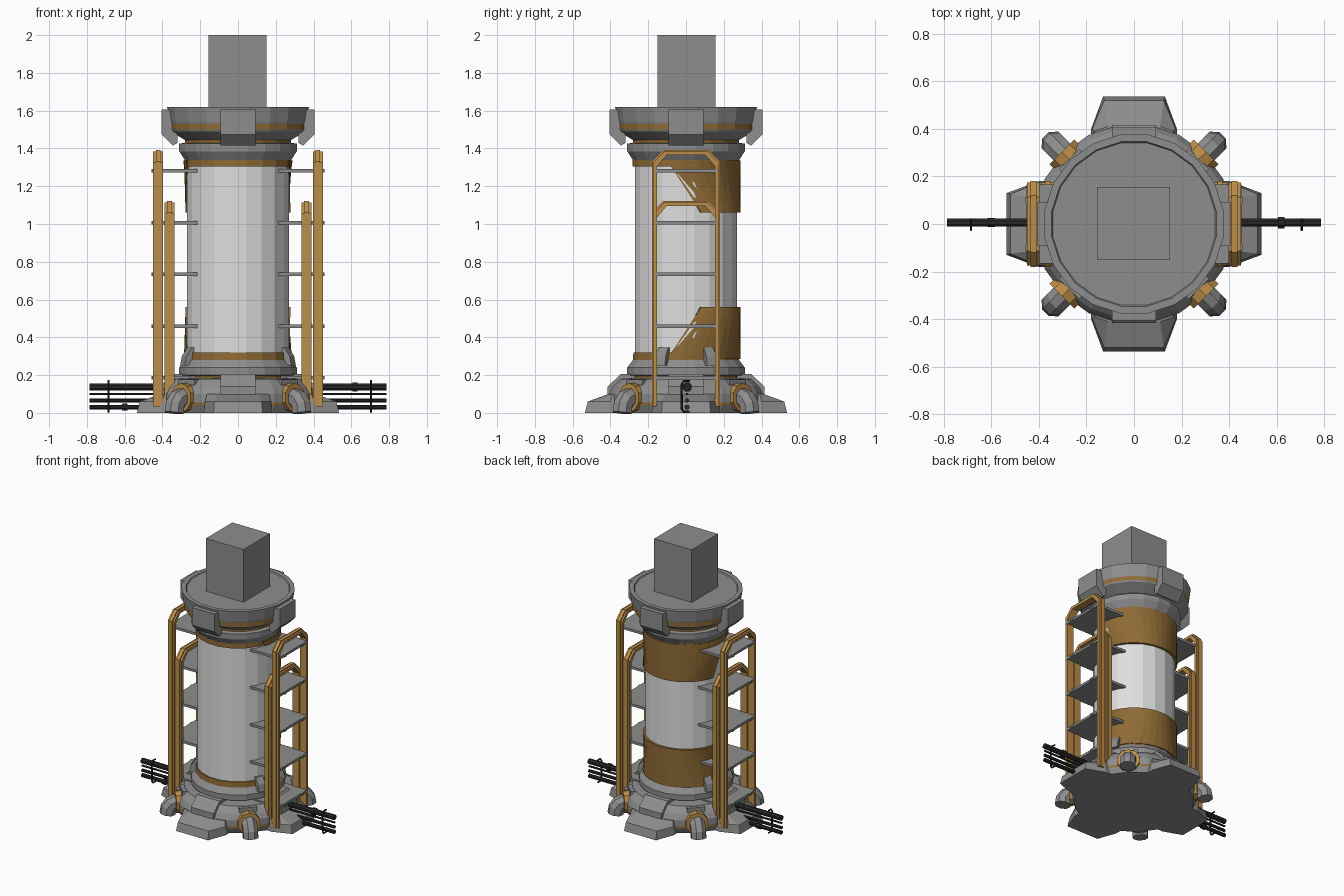
import bpy, bmesh, math
from mathutils import Vector, Matrix

if "Cube" in bpy.data.objects:
    bpy.data.objects.remove(bpy.data.objects["Cube"])

def material(name, rgb):
    m = bpy.data.materials.new(name)
    m.diffuse_color = (*rgb, 1)
    m.use_nodes = True
    m.node_tree.nodes["Principled BSDF"].inputs["Base Color"].default_value = m.diffuse_color
    return m

GREY = material("grey metal", (0.27, 0.27, 0.27))
WHITE = material("off white", (0.74, 0.74, 0.74))
GOLD = material("ochre", (0.50, 0.27, 0.07))
BROWN = material("dark ochre", (0.27, 0.145, 0.035))
BLACK = material("black rubber", (0.02, 0.02, 0.022))

def build(name, verts, faces, mats, idx=None):
    bm = bmesh.new()
    vs = [bm.verts.new(v) for v in verts]
    for i, f in enumerate(faces):
        face = bm.faces.new([vs[k] for k in f])
        face.material_index = idx[i] if idx else 0
    bmesh.ops.recalc_face_normals(bm, faces=bm.faces[:])
    me = bpy.data.meshes.new(name)
    bm.to_mesh(me)
    bm.free()
    for m in mats:
        me.materials.append(m)
    ob = bpy.data.objects.new(name, me)
    bpy.context.collection.objects.link(ob)
    return ob

def lathe(name, prof, mats, n=20):
    """prof: (radius, z, material index of the band above the point)"""
    verts, faces, idx = [], [], []
    for r, z, _ in prof:
        for i in range(n):
            a = 2 * math.pi * (i + 0.5) / n
            verts.append((r * math.cos(a), r * math.sin(a), z))
    for j in range(len(prof) - 1):
        for i in range(n):
            k = (i + 1) % n
            faces.append((j*n + i, j*n + k, j*n + n + k, j*n + n + i))
            idx.append(prof[j][2])
    faces += [tuple(range(n)), tuple(range(len(verts) - n, len(verts)))]
    idx += [0, 0]
    return build(name, verts, faces, mats, idx)

def prism(name, pts, t0, t1, place, mat):
    """extrude a 2D outline from t0 to t1; place maps (a, b, t) to a point"""
    n = len(pts)
    verts = [place(a, b, t) for t in (t0, t1) for a, b in pts]
    faces = [(i, (i+1) % n, n + (i+1) % n, n + i) for i in range(n)]
    faces += [tuple(range(n)), tuple(range(n, 2*n))]
    return build(name, verts, faces, [mat])

def box(name, x0, x1, y0, y1, z0, z1, mat, rot=0.0):
    R = Matrix.Rotation(rot, 3, 'Z')
    return prism(name, [(x0, y0), (x1, y0), (x1, y1), (x0, y1)], z0, z1,
                 lambda a, b, t: R @ Vector((a, b, t)), mat)

def tube(name, path, rad, mat, side, n=8):
    """sweep a circle along a planar path; side is normal to its plane"""
    pts, side = [Vector(p) for p in path], Vector(side)
    verts, faces = [], []
    for i, p in enumerate(pts):
        t = (pts[min(i+1, len(pts)-1)] - pts[max(i-1, 0)]).normalized()
        up = side.cross(t)
        for k in range(n):
            a = 2 * math.pi * (k + 0.5) / n
            verts.append(p + rad * (math.cos(a) * side + math.sin(a) * up))
    for j in range(len(pts) - 1):
        for i in range(n):
            k = (i + 1) % n
            faces.append((j*n + i, j*n + k, j*n + n + k, j*n + n + i))
    faces += [tuple(range(n)), tuple(range(len(verts) - n, len(verts)))]
    return build(name, verts, faces, [mat])

# Main tower: base, lower collar, white drum, upper collar and cap
lathe("base_ring", [(.40, 0, 0), (.42, .04, 1), (.42, .055, 0), (.42, .10, 0),
                    (.40, .14, 0), (.36, .18, 0), (.29, .185, 0)], [GREY, BROWN])
lathe("lower_collar", [(.285, .17, 1), (.285, .195, 0), (.315, .20, 0), (.315, .24, 0),
                       (.285, .28, 1), (.282, .32, 1), (.27, .32, 0)], [GREY, BROWN])
lathe("drum", [(.274, .31, 0), (.274, 1.32, 0)], [WHITE])
lathe("upper_collar", [(.27, 1.305, 1), (.286, 1.305, 1), (.286, 1.34, 0), (.315, 1.385, 0),
                       (.315, 1.425, 0), (.285, 1.43, 1), (.285, 1.445, 0), (.36, 1.49, 0),
                       (.365, 1.50, 1), (.365, 1.53, 0), (.368, 1.54, 0), (.38, 1.62, 0),
                       (.35, 1.62, 0), (.345, 1.612, 0)], [GREY, BROWN])
box("top_block", -.155, .151, -.152, .155, 1.60, 2.0, GREY)

# Wide painted panels wrapped round the back of the drum, with slanted ends
def back_panel(name, z_wide, z_narrow, n=20):
    verts, faces = [], []
    for z, half in ((z_wide, 110), (z_narrow, 74)):
        for r in (.272, .289):
            for i in range(n + 1):
                a = math.radians(90 + half * (2 * i / n - 1))
                verts.append((r * math.cos(a), r * math.sin(a), z))
    m = n + 1
    ring = [0, 1, 3, 2]      # inner wide, outer wide, outer narrow, inner narrow
    for i in range(n):
        for q in range(4):
            a, b = ring[q] * m + i, ring[(q+1) % 4] * m + i
            faces.append((a, a + 1, b + 1, b))
    faces += [tuple(r * m for r in ring), tuple(r * m + n for r in ring)]
    build(name, verts, faces, [BROWN])

back_panel("upper_back_panel", 1.335, 1.06)
back_panel("lower_back_panel", .285, .56)

# Four sided parts: clamps on the cap and base, and the spreading feet
clamp_top = [(.32, 1.605), (.405, 1.605), (.405, 1.475), (.345, 1.415), (.32, 1.43)]
clamp_low = [(.27, .205), (.345, .205), (.415, .14), (.415, .08), (.27, .08)]
for k, side in enumerate(("right", "back", "left", "front")):
    R = Matrix.Rotation(k * math.pi / 2, 3, 'Z')
    radial = lambda a, b, t, R=R: R @ Vector((a, t, b))
    prism("cap_clamp_" + side, clamp_top, -.092, .092, radial, GREY)
    prism("base_clamp_" + side, clamp_low, -.092, .092, radial, GREY)
    levels = [(.535, .13, .18, 0), (.52, .125, .175, .06), (.41, .11, .165, .10)]
    verts = []
    for r, w_out, w_in, z in levels:
        verts += [R @ Vector(p) for p in ((.25, -w_in, z), (min(.40, r - .02), -w_in, z),
                  (r, -w_out, z), (r, w_out, z), (min(.40, r - .02), w_in, z), (.25, w_in, z))]
    faces = [(j*6 + i, j*6 + (i+1) % 6, j*6 + 6 + (i+1) % 6, j*6 + 6 + i)
             for j in range(2) for i in range(6)]
    build("foot_" + side, verts, faces + [tuple(range(6)), tuple(range(12, 18))], [GREY])

# Diagonal elbow pipes with collars, and little stubs above the lower collar
for k in range(4):
    a = math.pi / 4 + k * math.pi / 2
    d, s = Vector((math.cos(a), math.sin(a), 0)), Vector((-math.sin(a), math.cos(a), 0))
    path = [d * r + Vector((0, 0, z)) for r, z in
            ((.30, .08), (.42, .08), (.452, .068), (.472, .042), (.478, 0))]
    tube("elbow_pipe_%d" % k, path, .054, GREY, s)
    tube("pipe_collar_%d" % k, [d * .37 + Vector((0, 0, .08)), d * .428 + Vector((0, 0, .08))],
         .078, GOLD, s, 10)
    box("shoulder_block_%d" % k, .30, .385, -.06, .06, .12, .178, GREY, a)
    b = math.radians((25, 155, 205, 335)[k])
    R = Matrix.Rotation(b, 3, 'Z')
    prism("collar_stub_%d" % k, [(.26, .25), (.325, .25), (.315, .30), (.285, .345), (.26, .345)],
          -.028, .028, lambda p, q, t, R=R: R @ Vector((p, t, q)), GREY)

# Side racks: two arched frames and five shelves on each side
def arch(w, top, thick=.02, z0=.035):
    def line(w, h, c):
        return [(-w, z0), (-w, h - .06), (-w + c, h), (w - c, h), (w, h - .06), (w, z0)]
    return line(w, top, .06) + line(w - thick, top - thick, .052)[::-1]

for s, side in ((1, "right"), (-1, "left")):
    put = lambda a, b, t, s=s: Vector((s * t, a, b))
    prism("outer_frame_" + side, arch(.174, 1.385), .398, .45, put, GOLD)
    prism("outer_frame_lip_" + side, arch(.18, 1.392), .41, .435, put, GOLD)
    prism("inner_frame_" + side, arch(.174, 1.115), .337, .39, put, GOLD)
    prism("inner_frame_lip_" + side, arch(.18, 1.122), .35, .375, put, GOLD)
    for i in range(5):
        z = .185 + .274 * i
        x = sorted((s * .21, s * .452))
        box("shelf_%s_%d" % (side, i), *x, -.165, .165, z - .009, z + .009, GREY)
        for y in (-.1, .1):
            box("shelf_pin", *sorted((s * .44, s * .458)), y - .012, y + .012,
                z - .009, z + .009, GREY)

    # Cable bundle with a hooked strap
    for z, r in ((.137, .019), (.10, .007), (.066, .011), (.03, .014)):
        tube("cable_" + side, [(s * .30, .006, z), (s * .785, .006, z)], r, BLACK, (0, 1, 0))
    x = .705 if s > 0 else -.685
    tube("cable_strap_" + side, [(x, .02, .168), (x, -.01, .17), (x, -.024, .15),
         (x, -.022, .02), (x, -.012, .006), (x, .018, .006)], .006, BLACK, (1, 0, 0), 6)
tube("cable_coupling_right", [(.605, .006, .137), (.632, .006, .137)], .026, BLACK, (0, 1, 0))
tube("cable_coupling_left", [(-.615, .006, .03), (-.585, .006, .03)], .02, BLACK, (0, 1, 0))
